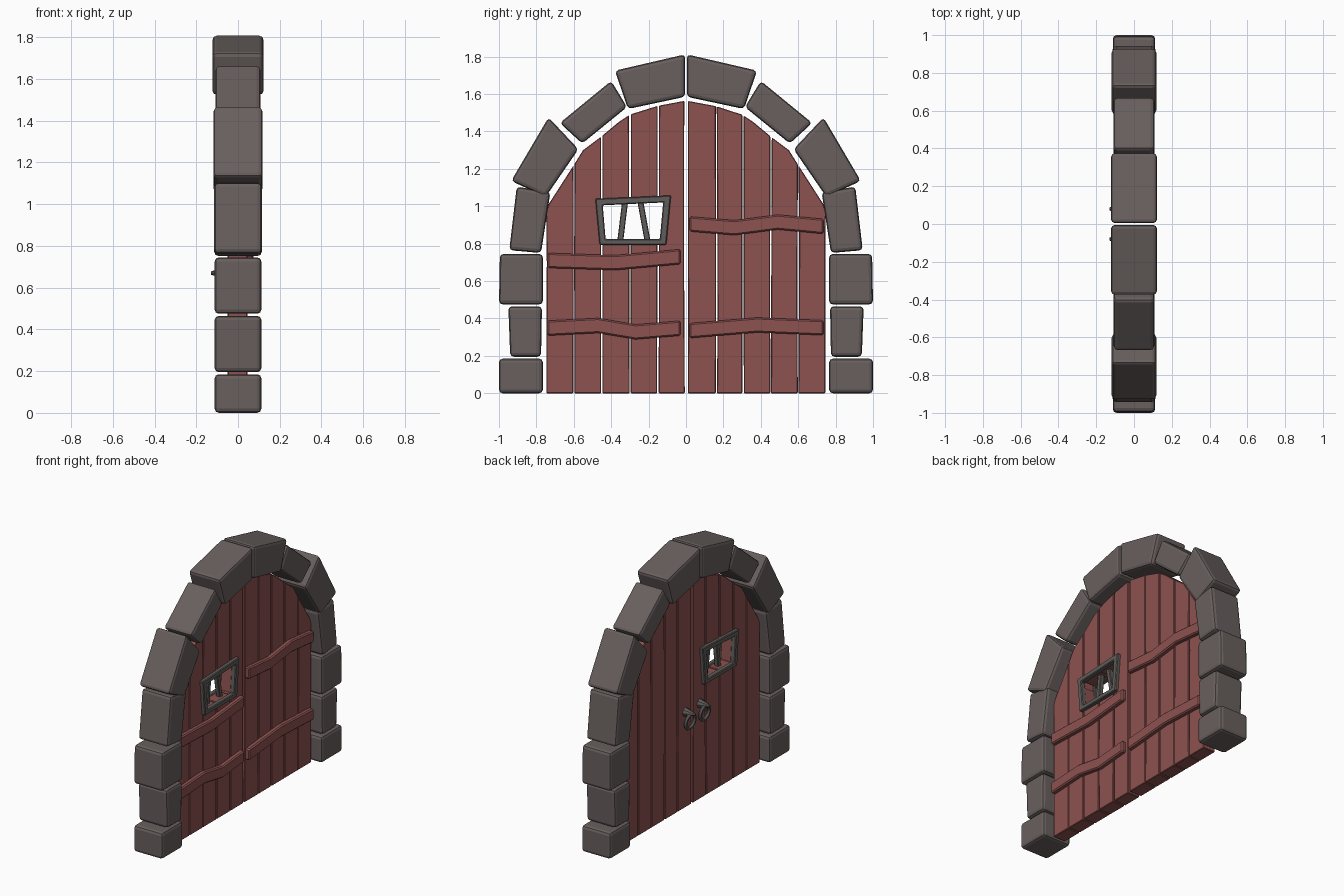
import bpy, bmesh, math, random
from mathutils import Matrix

if "Cube" in bpy.data.objects:
    bpy.data.objects.remove(bpy.data.objects["Cube"])

random.seed(4)


def material(name, rgb):
    m = bpy.data.materials.new(name)
    m.diffuse_color = (*rgb, 1)
    m.use_nodes = True
    m.node_tree.nodes["Principled BSDF"].inputs["Base Color"].default_value = m.diffuse_color
    return m


STONE = material("grey_stone", (0.138, 0.115, 0.112))
WOOD = material("red_wood", (0.262, 0.084, 0.08))
IRON = material("dark_iron", (0.115, 0.11, 0.105))


def finish(name, bm, mat):
    bmesh.ops.recalc_face_normals(bm, faces=bm.faces)
    me = bpy.data.meshes.new(name)
    bm.to_mesh(me)
    bm.free()
    me.materials.append(mat)
    ob = bpy.data.objects.new(name, me)
    bpy.context.collection.objects.link(ob)
    return ob


def add_bevel(ob, width, segments=1):
    b = ob.modifiers.new("bevel", 'BEVEL')
    b.width, b.segments = width, segments
    b.limit_method, b.angle_limit = 'ANGLE', math.radians(35)


def prism(name, pts, x0, x1, mat, bevel=0.0, segments=1):
    """Extrude a (y, z) outline from x0 to x1."""
    bm = bmesh.new()
    f = bm.faces.new([bm.verts.new((x0, y, z)) for y, z in pts])
    ext = bmesh.ops.extrude_face_region(bm, geom=[f])
    bmesh.ops.translate(bm, vec=(x1 - x0, 0, 0),
                        verts=[v for v in ext["geom"] if isinstance(v, bmesh.types.BMVert)])
    ob = finish(name, bm, mat)
    if bevel:
        add_bevel(ob, bevel, segments)
    return ob


# Stone arch: outlines of one side, mirrored to the other
stones = [
    (0.112, [(0.765, 0), (1.0, 0), (1.0, 0.185), (0.765, 0.185)]),
    (0.112, [(0.775, 0.195), (0.94, 0.195), (0.95, 0.465), (0.77, 0.465)]),
    (0.112, [(0.765, 0.475), (1.0, 0.475), (0.995, 0.745), (0.765, 0.745)]),
    (0.114, [(0.775, 0.75), (0.945, 0.765), (0.905, 1.105), (0.725, 1.075)]),
    (0.118, [(0.75, 1.05), (0.935, 1.135), (0.735, 1.475), (0.575, 1.305)]),
    (0.108, [(0.555, 1.335), (0.675, 1.445), (0.40, 1.67), (0.315, 1.53)]),
    (0.122, [(0.31, 1.52), (0.38, 1.725), (0.005, 1.812), (0.005, 1.585)]),
]
for side, label in ((1, "right"), (-1, "left")):
    for i, (d, pts) in enumerate(stones):
        prism(f"arch_stone_{label}_{i + 1}", [(side * y, z) for y, z in pts],
              -d, d, STONE, 0.02, 2)

# Rounded top of the door
arch = [(0, 1.565), (0.16, 1.535), (0.30, 1.49), (0.36, 1.45), (0.45, 1.375),
        (0.55, 1.30), (0.60, 1.22), (0.735, 1.01), (0.75, 0.96)]


def top(y):
    y = abs(y)
    for (a, za), (b, zb) in zip(arch, arch[1:]):
        if y <= b:
            return za + (zb - za) * (y - a) / (b - a)
    return arch[-1][1]


# Window hole cutter
hole = [(-0.45, 1.012), (-0.115, 1.03), (-0.135, 0.818), (-0.435, 0.818)]
cutter = prism("window_cutter", hole, -0.2, 0.2, WOOD)
cutter.hide_render = True
cutter.hide_viewport = True
cutter.display_type = 'WIRE'

# Door planks with slightly uneven gaps
for label, seams in (("left", [-0.75, -0.60, -0.452, -0.30, -0.15, -0.004]),
                     ("right", [0.006, 0.163, 0.305, 0.453, 0.60, 0.75])):
    for i, (a, b) in enumerate(zip(seams, seams[1:])):
        def gap():
            return random.uniform(0.001, 0.006)
        ya, yb = a + gap(), b - gap()
        inner = [s * y for y, _ in arch for s in (-1, 1) if ya + 0.01 < s * y < yb - 0.01]
        pts = [(a + gap(), 0), (b - gap(), 0), (b - gap(), random.uniform(0.3, 0.8)), (yb, top(yb))]
        pts += [(y, top(y)) for y in sorted(inner, reverse=True)]
        pts += [(ya, top(ya)), (a + gap(), random.uniform(0.3, 0.8))]
        plank = prism(f"{label}_door_plank_{i + 1}", pts, -0.05, 0.045, WOOD)
        if label == "left" and i > 0:
            cut = plank.modifiers.new("window_hole", 'BOOLEAN')
            cut.operation, cut.object, cut.solver = 'DIFFERENCE', cutter, 'EXACT'
        add_bevel(plank, 0.004)

# Crooked cross boards: centre line points, board height 0.08
boards = {
    "left_upper_board": [(-0.74, 0.71), (-0.38, 0.698), (-0.03, 0.73)],
    "left_lower_board": [(-0.74, 0.348), (-0.47, 0.362), (-0.27, 0.328), (-0.03, 0.348)],
    "right_upper_board": [(0.02, 0.905), (0.26, 0.885), (0.49, 0.915), (0.735, 0.892)],
    "right_lower_board": [(0.02, 0.335), (0.38, 0.365), (0.735, 0.35)],
}
for name, line in boards.items():
    pts = [(y, z - 0.04) for y, z in line] + [(y, z + 0.04) for y, z in reversed(line)]
    prism(name, pts, 0.035, 0.075, WOOD, 0.008)

# Window frames on both faces, made of four mitred sides each
outer = [(-0.485, 1.04), (-0.08, 1.058), (-0.105, 0.793), (-0.462, 0.793)]
inner = [(-0.445, 1.005), (-0.122, 1.02), (-0.14, 0.825), (-0.43, 0.825)]
for label, x0, x1 in (("front", 0.035, 0.07), ("back", -0.075, -0.04)):
    bm = bmesh.new()
    rings = [[bm.verts.new((x, y, z)) for y, z in ring]
             for x, ring in ((x0, outer), (x1, outer), (x1, inner), (x0, inner))]
    for r in range(4):
        p, q = rings[r], rings[(r + 1) % 4]
        for k in range(4):
            bm.faces.new((p[k], p[(k + 1) % 4], q[(k + 1) % 4], q[k]))
    add_bevel(finish(f"window_frame_{label}", bm, IRON), 0.005)

# Leaning window bars
for i, (yt, yb) in enumerate(((-0.325, -0.352), (-0.245, -0.205))):
    prism(f"window_bar_{i + 1}", [(yt - 0.016, 1.03), (yt + 0.016, 1.03),
                                  (yb + 0.016, 0.81), (yb - 0.016, 0.81)],
          -0.016, 0.016, IRON, 0.004)

# Ring handles with pointed mounts on the other face
for y, label in ((0.08, "right"), (-0.08, "left")):
    bm = bmesh.new()
    bmesh.ops.create_cone(bm, cap_ends=True, segments=8, radius1=0.034, radius2=0.008, depth=0.09,
                          matrix=Matrix.Translation((-0.085, y, 0.67)) @ Matrix.Rotation(-math.pi / 2, 4, 'Y'))
    finish(f"handle_mount_{label}", bm, IRON)
    bpy.ops.mesh.primitive_torus_add(major_segments=14, minor_segments=6, major_radius=0.05,
                                     minor_radius=0.013, location=(-0.088, y, 0.615),
                                     rotation=(0, math.pi / 2 - 0.1, 0))
    ring = bpy.context.object
    ring.name = f"handle_ring_{label}"
    ring.data.materials.append(IRON)
    bpy.ops.object.shade_smooth_by_angle(angle=math.radians(40))
